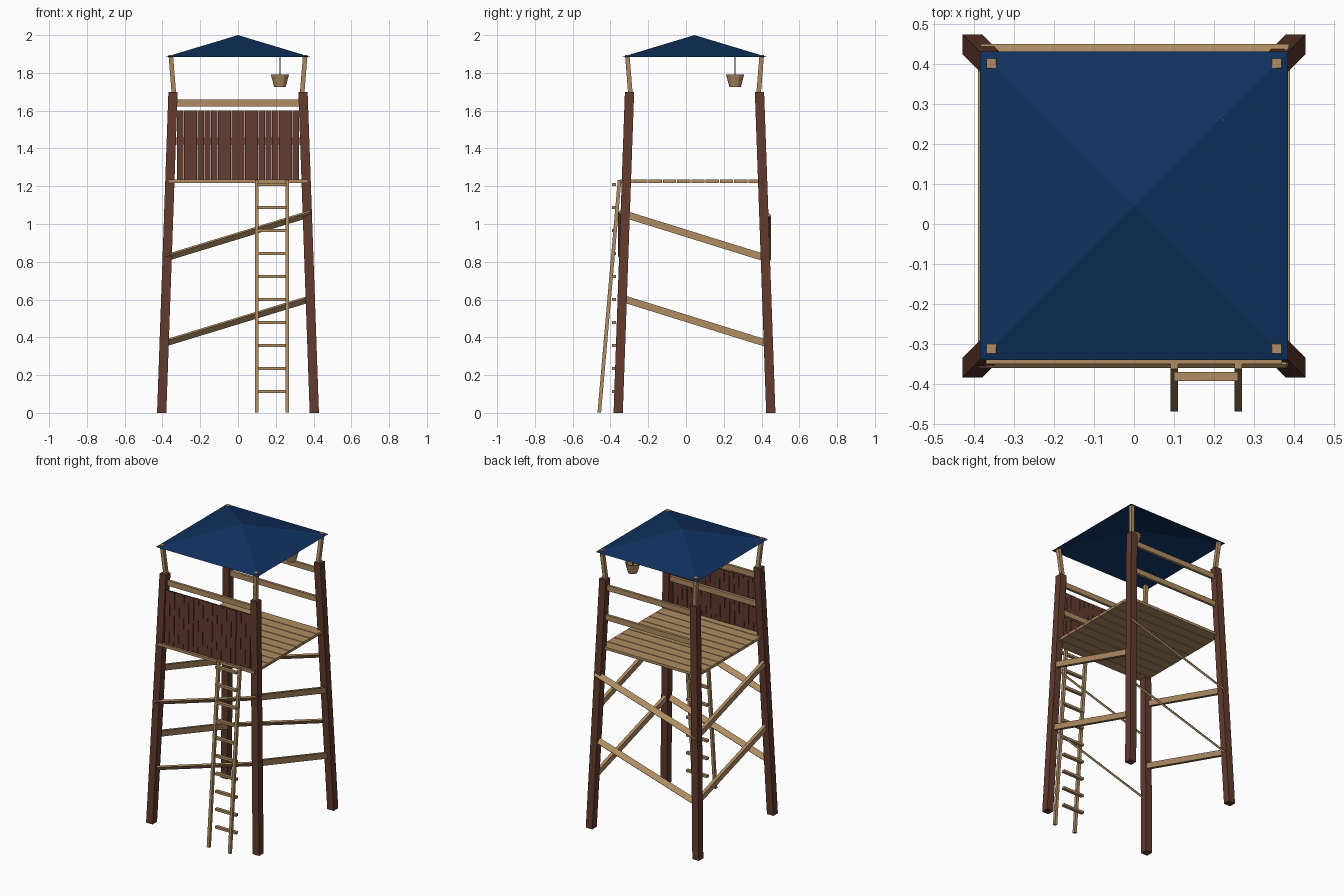
import bpy, bmesh, math, random
from mathutils import Vector, Matrix

if "Cube" in bpy.data.objects:
    bpy.data.objects.remove(bpy.data.objects["Cube"])

random.seed(4)
CY = 0.045  # centre of the tower in y


def material(name, rgb):
    m = bpy.data.materials.new(name)
    m.diffuse_color = (*rgb, 1)
    m.use_nodes = True
    m.node_tree.nodes["Principled BSDF"].inputs["Base Color"].default_value = m.diffuse_color
    return m


DARK = material("dark_brown_wood", (0.122, 0.043, 0.027))
LIGHT = material("light_wood", (0.43, 0.265, 0.125))
BLUE = material("blue_canvas", (0.005, 0.032, 0.115))
ROPE = material("rope_brown", (0.12, 0.08, 0.05))


def finish(name, bm, mat):
    bmesh.ops.recalc_face_normals(bm, faces=bm.faces)
    me = bpy.data.meshes.new(name)
    bm.to_mesh(me)
    bm.free()
    me.materials.append(mat)
    ob = bpy.data.objects.new(name, me)
    bpy.context.collection.objects.link(ob)
    return ob


def add_beam(bm, a, b, thick, wide, normal):
    """Board from a to b; thick is measured along the normal direction."""
    a, b = Vector(a), Vector(b)
    d = (b - a).normalized()
    n = Vector(normal)
    n = (n - d * n.dot(d)).normalized()
    s = d.cross(n)
    rot = Matrix((n, s, d)).transposed().to_4x4()
    size = Matrix.Diagonal((thick, wide, (b - a).length, 1))
    bmesh.ops.create_cube(bm, size=1, matrix=Matrix.Translation((a + b) / 2) @ rot @ size)


def beam(name, a, b, thick, wide, normal, mat=LIGHT):
    bm = bmesh.new()
    add_beam(bm, a, b, thick, wide, normal)
    return finish(name, bm, mat)


def sheared_post(name, sx, sy, low, high, z0, z1, w, mat):
    """Leaning square post with level ends."""
    bm = bmesh.new()
    for v in bmesh.ops.create_cube(bm, size=1)["verts"]:
        off, z = (high, z1) if v.co.z > 0 else (low, z0)
        v.co = (sx * off + v.co.x * w, CY + sy * off + v.co.y * w, z)
    return finish(name, bm, mat)


# Legs and roof posts at the four corners
for sx in (-1, 1):
    for sy in (-1, 1):
        tag = ("front" if sy < 0 else "back") + ("_left" if sx < 0 else "_right")
        sheared_post(tag + "_leg", sx, sy, 0.404, 0.344, 0, 1.7, 0.049, DARK)
        sheared_post(tag + "_roof_post", sx, sy, 0.337, 0.356, 1.66, 1.896, 0.024, LIGHT)

# Diagonal braces, two per side
for level, (lo, hi) in {"lower": (0.37, 0.605), "upper": (0.82, 1.055)}.items():
    for tag, y in (("front", -0.342), ("back", 0.432)):
        beam(f"{tag}_{level}_brace", (-0.385, y, lo), (0.385, y, hi), 0.012, 0.038, (0, 0.7, 0.7))
    for tag, x in (("left", -0.378), ("right", 0.378)):
        beam(f"{tag}_{level}_brace", (x, -0.335, hi), (x, 0.42, lo), 0.022, 0.038, (1, 0, 0))

# Guard rails, front and back
for tag, s in (("front", -1), ("back", 1)):
    for level, z in (("lower", 1.44), ("upper", 1.64)):
        off = 0.404 - 0.06 * z / 1.7
        y = CY + s * (off - 0.005)
        beam(f"{tag}_{level}_rail", (-off, y, z), (off, y, z), 0.018, 0.036, (0, 1, 0))

# Platform planks
bm = bmesh.new()
pitch = 0.0755
for i in range(10):
    y = -0.352 + pitch * (i + 0.5)
    add_beam(bm, (-0.37, y, 1.226), (0.37, y, 1.226), 0.018, pitch - 0.005, (0, 0, 1))
finish("platform_planks", bm, LIGHT)

# Front wall of upright boards
bm = bmesh.new()
count, half = 18, 0.323
pitch = 2 * half / count
for i in range(count):
    x = -half + pitch * (i + 0.5)
    j = random.uniform(-0.002, 0.002)
    add_beam(bm, (x, -0.329 + j, 1.235), (x, -0.318 + j, 1.6), 0.012, pitch - 0.002, (0, 1, 0))
finish("front_wall_boards", bm, DARK)

# Ladder
for tag, x in (("left", 0.1), ("right", 0.26)):
    beam(f"ladder_{tag}_rail", (x, -0.459, 0.002), (x, -0.352, 1.232), 0.019, 0.019, (1, 0, 0))
bm = bmesh.new()
for i in range(10):
    z = 0.112 + 0.122 * i
    add_beam(bm, (0.1, -0.381, z), (0.26, -0.381, z), 0.022, 0.016, (0, 1, 0))
finish("ladder_rungs", bm, LIGHT)

# Canvas roof, an open pyramid sheet
bm = bmesh.new()
apex = bm.verts.new((0, CY, 2))
base = [bm.verts.new((sx * 0.385, CY + sy * 0.385, 1.884))
        for sx, sy in ((-1, -1), (1, -1), (1, 1), (-1, 1))]
for i in range(4):
    bm.faces.new((base[i], base[(i + 1) % 4], apex))
finish("canvas_roof", bm, BLUE)

# Hanging bucket, open at the top with an inner wall
BX, BY = 0.222, 0.26
bm = bmesh.new()
rings = []
for r, z in ((0.03, 1.724), (0.048, 1.791), (0.042, 1.791), (0.026, 1.732)):
    rings.append([bm.verts.new((BX + r * math.cos(math.tau * k / 12),
                                BY + r * math.sin(math.tau * k / 12), z)) for k in range(12)])
for lo, hi in zip(rings, rings[1:]):
    for k in range(12):
        bm.faces.new((lo[k], lo[(k + 1) % 12], hi[(k + 1) % 12], hi[k]))
bm.faces.new(rings[0])
bm.faces.new(rings[3])
finish("bucket", bm, LIGHT)
beam("bucket_rope", (BX, BY, 1.732), (BX, BY, 1.933), 0.005, 0.005, (1, 0, 0), ROPE)
